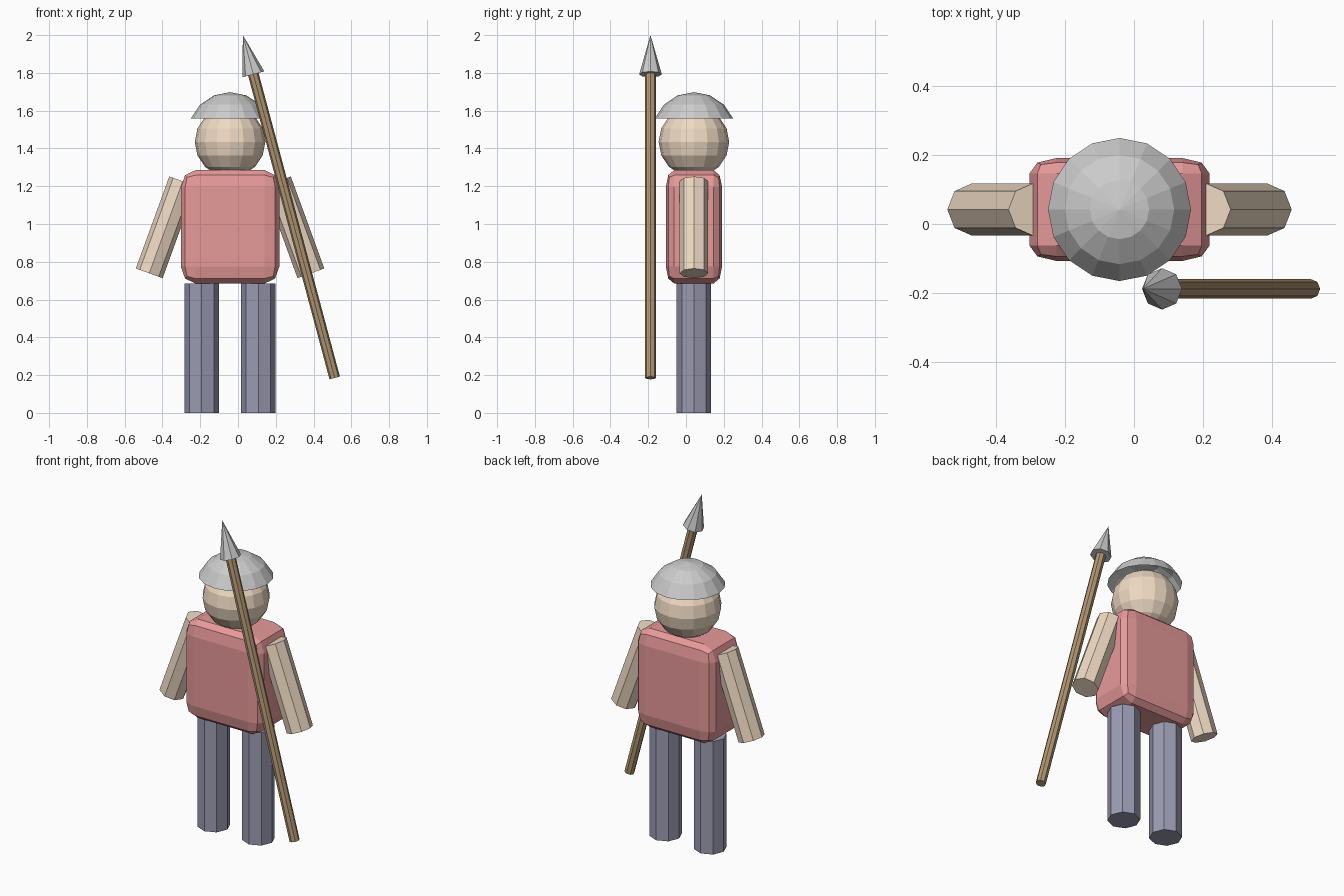
import bpy, bmesh
from math import radians, sin, cos
from mathutils import Vector

if "Cube" in bpy.data.objects:
    bpy.data.objects.remove(bpy.data.objects["Cube"])

CX, CY = -0.042, 0.042          # centre of the body


def material(name, rgb):
    m = bpy.data.materials.new(name)
    m.diffuse_color = (*rgb, 1)
    m.use_nodes = True
    m.node_tree.nodes["Principled BSDF"].inputs["Base Color"].default_value = m.diffuse_color
    return m


skin = material("skin", (0.86, 0.70, 0.55))
red = material("red_cloth", (0.80, 0.32, 0.32))
navy = material("navy_cloth", (0.33, 0.33, 0.45))
wood = material("wood", (0.45, 0.31, 0.17))


def finish(name, mat=None):
    o = bpy.context.object
    o.name = name
    if mat:
        o.data.materials.append(mat)
    return o


def rod(name, base, length, r1, r2, tilt=0, mat=None):
    """Eight-sided cylinder or cone rising from base, tilted about y."""
    a = radians(tilt)
    axis = Vector((sin(a), 0, cos(a)))
    bpy.ops.mesh.primitive_cone_add(
        vertices=8, radius1=r1, radius2=r2, depth=length,
        location=Vector(base) + axis * length / 2, rotation=(0, a, 0))
    finish(name, mat)
    return Vector(base) + axis * length


def ball(name, z, r, mat=None):
    bpy.ops.mesh.primitive_uv_sphere_add(segments=16, ring_count=8, radius=r,
                                         location=(CX, CY, z))
    return finish(name, mat)


# Torso: bevelled unit cube stretched to size
bpy.ops.mesh.primitive_cube_add(size=1, location=(CX, CY, 0.985))
torso = finish("torso", red)
torso.scale = (0.522, 0.298, 0.6)
bevel = torso.modifiers.new("bevel", 'BEVEL')
bevel.width = 0.15
bevel.segments = 2

# Legs and splayed arms
for side, s in (("left", -1), ("right", 1)):
    rod(side + "_leg", (CX + s * 0.15, CY, 0), 0.686, 0.091, 0.091, 0, navy)
    rod(side + "_arm", (CX + s * 0.428, CY, 0.739), 0.518, 0.0755, 0.0755,
        -s * 20, skin)

# Head
ball("head", 1.435, 0.187, skin)

# Helmet: upper cap of a sphere, open below
helmet = ball("helmet", 1.4735, 0.2245)
bm = bmesh.new()
bm.from_mesh(helmet.data)
bmesh.ops.delete(bm, geom=[v for v in bm.verts if v.co.z < 0.05], context='VERTS')
bm.to_mesh(helmet.data)
bm.free()

# Spear leaning across the front
top = rod("spear_shaft", (0.512, -0.188, 0.185), 1.664, 0.0285, 0.0285, -15, wood)
rod("spear_head", top, 0.215, 0.06, 0, -15)
